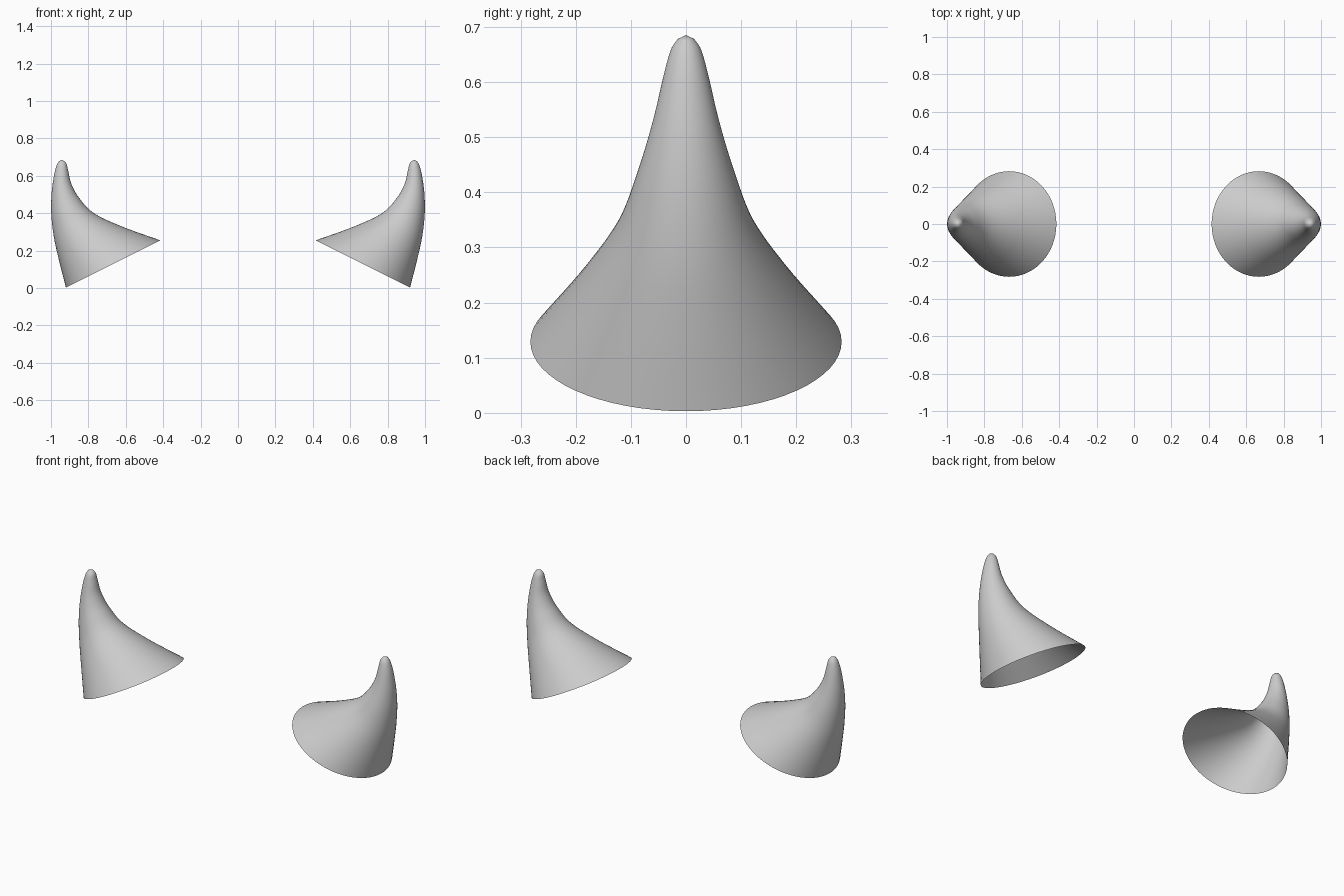
import bpy, bmesh, math
from mathutils import Vector

if "Cube" in bpy.data.objects:
    bpy.data.objects.remove(bpy.data.objects["Cube"])

SIDES, STEPS = 64, 6

# Each section: outer edge (x, z), inner edge (x, z) seen from the front
SECTIONS = [Vector(s) for s in (
    (0.920, 0.003, 0.415, 0.255),
    (0.955, 0.140, 0.610, 0.325),
    (0.984, 0.270, 0.767, 0.398),
    (0.998, 0.390, 0.848, 0.480),
    (0.997, 0.500, 0.890, 0.555),
    (0.985, 0.595, 0.907, 0.622),
    (0.971, 0.652, 0.916, 0.662),
    (0.958, 0.677, 0.928, 0.679),
)]
TIP = (0.943, 0, 0.685)


def smooth_sections(keys):
    """Catmull-Rom interpolation through the key sections."""
    pts = [2 * keys[0] - keys[1]] + keys + [2 * keys[-1] - keys[-2]]
    out = []
    for a, b, c, d in zip(pts, pts[1:], pts[2:], pts[3:]):
        for i in range(STEPS):
            t = i / STEPS
            out.append(0.5 * (2 * b + (c - a) * t + (2 * a - 5 * b + 4 * c - d) * t * t
                              + (3 * b - a - 3 * c + d) * t ** 3))
    return out + [keys[-1]]


def ring(bm, s):
    outer, inner = Vector((s[0], 0, s[1])), Vector((s[2], 0, s[3]))
    centre, arm = (outer + inner) / 2, (outer - inner) / 2
    side = Vector((0, arm.length, 0))
    angles = [math.tau * i / SIDES for i in range(SIDES)]
    return [bm.verts.new(centre + arm * math.cos(a) + side * math.sin(a)) for a in angles]


# Curved, tapering horn with an open base
bm = bmesh.new()
rings = [ring(bm, s) for s in smooth_sections(SECTIONS)]
for low, high in zip(rings, rings[1:]):
    for i in range(SIDES):
        j = (i + 1) % SIDES
        bm.faces.new((low[i], low[j], high[j], high[i]))
tip = bm.verts.new(TIP)
for i in range(SIDES):
    bm.faces.new((rings[-1][i], rings[-1][(i + 1) % SIDES], tip))
for f in bm.faces:
    f.smooth = True
bm.normal_update()
# Make sure the surface faces outwards
bm.faces.ensure_lookup_table()
if bm.faces[0].normal.x < 0:
    bmesh.ops.reverse_faces(bm, faces=bm.faces[:])
mesh = bpy.data.meshes.new("horns")
bm.to_mesh(mesh)
bm.free()

# Mirrored pair
horns = bpy.data.objects.new("horns", mesh)
bpy.context.collection.objects.link(horns)
mirror = horns.modifiers.new("mirror", 'MIRROR')
mirror.use_mirror_merge = False
